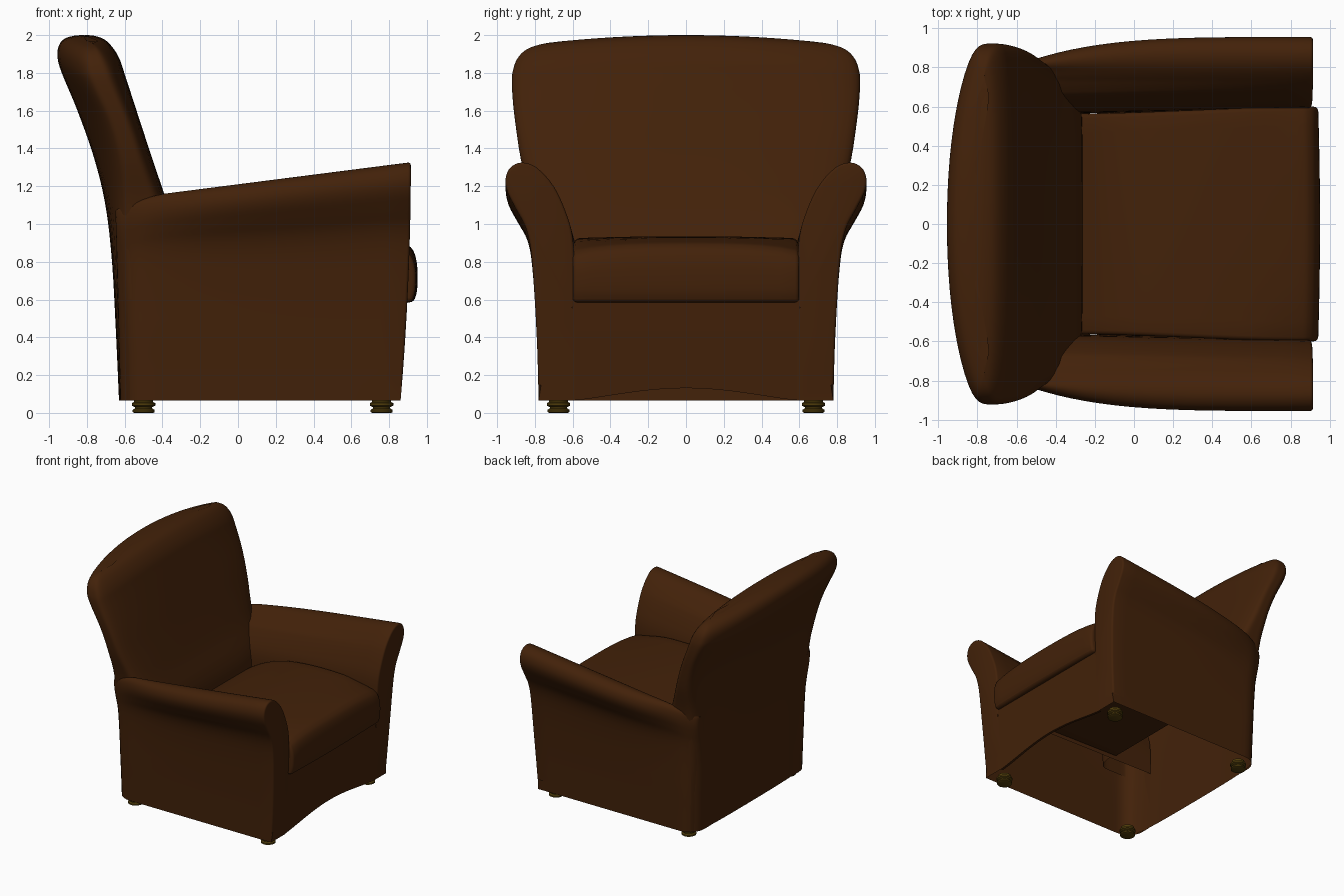
import bpy, bmesh, math
from mathutils import Vector

cube = bpy.data.objects.get("Cube")
if cube:
    bpy.data.objects.remove(cube, do_unlink=True)


def material(name, color, rough):
    m = bpy.data.materials.new(name)
    m.use_nodes = True
    m.diffuse_color = color
    node = m.node_tree.nodes["Principled BSDF"]
    node.inputs["Base Color"].default_value = color
    node.inputs["Roughness"].default_value = rough
    return m


leather = material("brown leather", (0.055, 0.0155, 0.0028, 1), 0.6)
brass = material("dark brass", (0.075, 0.043, 0.003, 1), 0.5)


def spline(points, steps):
    """Smooth curve through the given points."""
    p = [Vector(q) for q in points]
    p = [p[0] * 2 - p[1]] + p + [p[-1] * 2 - p[-2]]
    out = []
    for a, b, c, d in zip(p, p[1:], p[2:], p[3:]):
        for i in range(steps):
            t = i / steps
            out.append((b * 2 + (c - a) * t + (a * 2 - b * 5 + c * 4 - d) * t ** 2
                        + (b * 3 - a - c * 3 + d) * t ** 3) / 2)
    return out + [p[-2]]


def smoothstep(a, b, v):
    t = min(max((v - a) / (b - a), 0), 1)
    return t * t * (3 - 2 * t)


def loft(name, rings, mat, bevel=0, bevel_rule=lambda e: True, open_rule=None):
    """Skin closed rings with end caps, open some faces, round the sharp edges."""
    bm = bmesh.new()
    rows = [[bm.verts.new(p) for p in ring] for ring in rings]
    n = len(rows[0])
    for lower, upper in zip(rows, rows[1:]):
        for i in range(n):
            j = (i + 1) % n
            bm.faces.new((lower[i], lower[j], upper[j], upper[i]))
    bm.faces.new(rows[0][::-1])
    bm.faces.new(rows[-1])
    bmesh.ops.recalc_face_normals(bm, faces=bm.faces[:])
    if open_rule:
        gone = [f for f in bm.faces if open_rule(f.calc_center_median(), f.normal)]
        bmesh.ops.delete(bm, geom=gone, context='FACES')
    if bevel:
        sharp = [e for e in bm.edges if e.calc_face_angle(0) > 0.8 and bevel_rule(e)]
        bmesh.ops.bevel(bm, geom=sharp, offset=bevel, segments=3, profile=0.5,
                        affect='EDGES', clamp_overlap=False)
    mesh = bpy.data.meshes.new(name)
    bm.to_mesh(mesh)
    bm.free()
    mesh.materials.append(mat)
    obj = bpy.data.objects.new(name, mesh)
    bpy.context.collection.objects.link(obj)
    bpy.ops.object.select_all(action='DESELECT')
    obj.select_set(True)
    bpy.context.view_layer.objects.active = obj
    bpy.ops.object.shade_smooth_by_angle(angle=math.radians(40))


def front_x(z):
    return 0.855 + 0.06 * (1 - (1 - z / 1.33) ** 2)


# Arms: a flared roll profile that shrinks toward the back, rounded rear corner,
# hollow below the seat
arm_profile = spline([(.78, .065), (.79, .4), (.815, .8), (.845, .97), (.9, 1.08),
                      (.945, 1.17), (.955, 1.24), (.93, 1.3), (.87, 1.327),
                      (.79, 1.3), (.7, 1.2), (.635, 1.06), (.6, .93),
                      (.59, .75), (.588, .56), (.588, .065)], 4)
CORNER = 0.14


def arm_ring(t, side):
    flare = max(1 - (1 - t) ** 4, 0.15)
    near = max(CORNER - 1.5 * t, 0)
    cut = CORNER - math.sqrt(CORNER ** 2 - near ** 2)
    drop = 0.05 * (1 - smoothstep(0, 0.17, t)) + 0.03 * cut / CORNER
    rise = (1.127 + 0.2 * t - 0.6) / 0.727 - drop
    ring = []
    for y, z in arm_profile:
        if z > 0.6:
            z = 0.6 + (z - 0.6) * rise
        if y > 0.79:
            y = 0.79 + (y - 0.79) * flare
        elif y < 0.7:
            y -= 0.03 * (1 - t)
        rounding = cut * (1 - 0.5 * smoothstep(0.6, 1.05, z))
        y -= rounding * min(max((y - 0.57) / 0.21, 0), 1)
        rear = -0.622 - 0.025 * z
        ring.append((rear + (front_x(z) - rear) * t, y * side, z))
    return ring


def arm_opening(c, normal):
    inner_wall = abs(c.y) < 0.62 and c.z < 0.555 and abs(normal.x) < 0.5
    return c.z < 0.07 or inner_wall


for side, label in ((1, "left"), (-1, "right")):
    loft(label + "_arm", [arm_ring((i / 22) ** 2, side) for i in range(23)], leather,
         0.015, lambda e: all(v.co.x > 0.8 and v.co.z > 0.1 for v in e.verts),
         arm_opening)

# Backrest: rounded sections stacked in height (z, rear x, front x, half width)
back_rows = spline([(.065, -.63, -.3, .77), (.4, -.645, -.28, .775),
                    (.8, -.667, -.265, .785), (1.1, -.702, -.37, .815),
                    (1.35, -.762, -.455, .876), (1.6, -.85, -.537, .909),
                    (1.8, -.933, -.602, .922), (1.88, -.955, -.63, .915),
                    (1.94, -.95, -.668, .89), (1.98, -.92, -.712, .84),
                    (1.997, -.865, -.765, .76), (2.0, -.817, -.813, .68)], 4)


def back_ring(row):
    z, rear, front, half = row
    power = 6 - 2 * smoothstep(0.9, 1.4, z)
    bow = 0.01 + 0.09 * smoothstep(0.7, 1.7, z)
    ring = []
    for i in range(72):
        a = math.tau * i / 72
        c, s = math.cos(a), math.sin(a)
        # Radial superellipse keeps points evenly spread
        r = (abs(c) ** power + abs(s) ** power) ** (-1 / power)
        u, v = c * r, s * r
        x = (rear + front) / 2 + u * (front - rear) / 2
        x += bow * v * v * (1 - u) / 2
        y = v * half
        ring.append((x, y, z - 0.064 * (y / 0.92) ** 2 * smoothstep(1.4, 1.9, z)))
    return ring


loft("backrest", [back_ring(r) for r in back_rows], leather,
     open_rule=lambda c, normal: c.z < 0.07 or (c.z < 0.58 and c.x > -0.58))

# Seat cushion: crowned side profile swept across the width
cushion_top = spline([(.93, .585), (.948, .65), (.95, .76), (.936, .84),
                      (.905, .885), (.84, .907), (.6, .928), (.3, .934),
                      (.05, .908), (-.13, .845), (-.29, .75)], 4)


def cushion_ring(v):
    ring = [(-0.29, v * 0.563, 0.585)]
    for x, z in cushion_top:
        half = 0.563 + 0.037 * smoothstep(-0.35, 0.95, x)
        crown = 0.01 * v * v
        lip = 0.03 * v ** 4 * smoothstep(0.55, 0.9, x)
        ring.append((x - crown * smoothstep(0.5, 0.9, x), v * half,
                     z - (crown + lip) * smoothstep(0.65, 0.9, z)))
    return ring


loft("seat_cushion", [cushion_ring(i / 6 - 1) for i in range(13)], leather, 0.022)


# Front panel: thin board with an arched lower edge
def panel_ring(y):
    low = 0.066 + 0.065 * max(math.cos(y / 0.6 * math.pi / 2), 0) ** 1.3
    outline = [(front_x(z) - 0.002, y, z) for z in (low, 0.25, 0.45, 0.65)]
    return outline + [(x - 0.02, y, z) for x, y, z in reversed(outline)]


loft("front_panel", [panel_ring(0.6 * (i / 10 - 1)) for i in range(21)], leather)

# Feet: small turned discs
foot_profile = [(.05, 0), (.058, .004), (.058, .016), (.046, .024), (.046, .03),
                (.062, .038), (.062, .052), (.05, .058), (.05, .075)]
for fx, end in ((0.76, "front"), (-0.5, "rear")):
    for side, label in ((1, "left"), (-1, "right")):
        rings = [[(fx + r * math.cos(math.tau * i / 24),
                   side * 0.675 + r * math.sin(math.tau * i / 24), z)
                  for i in range(24)] for r, z in foot_profile]
        loft(f"{end}_{label}_foot", rings, brass)
